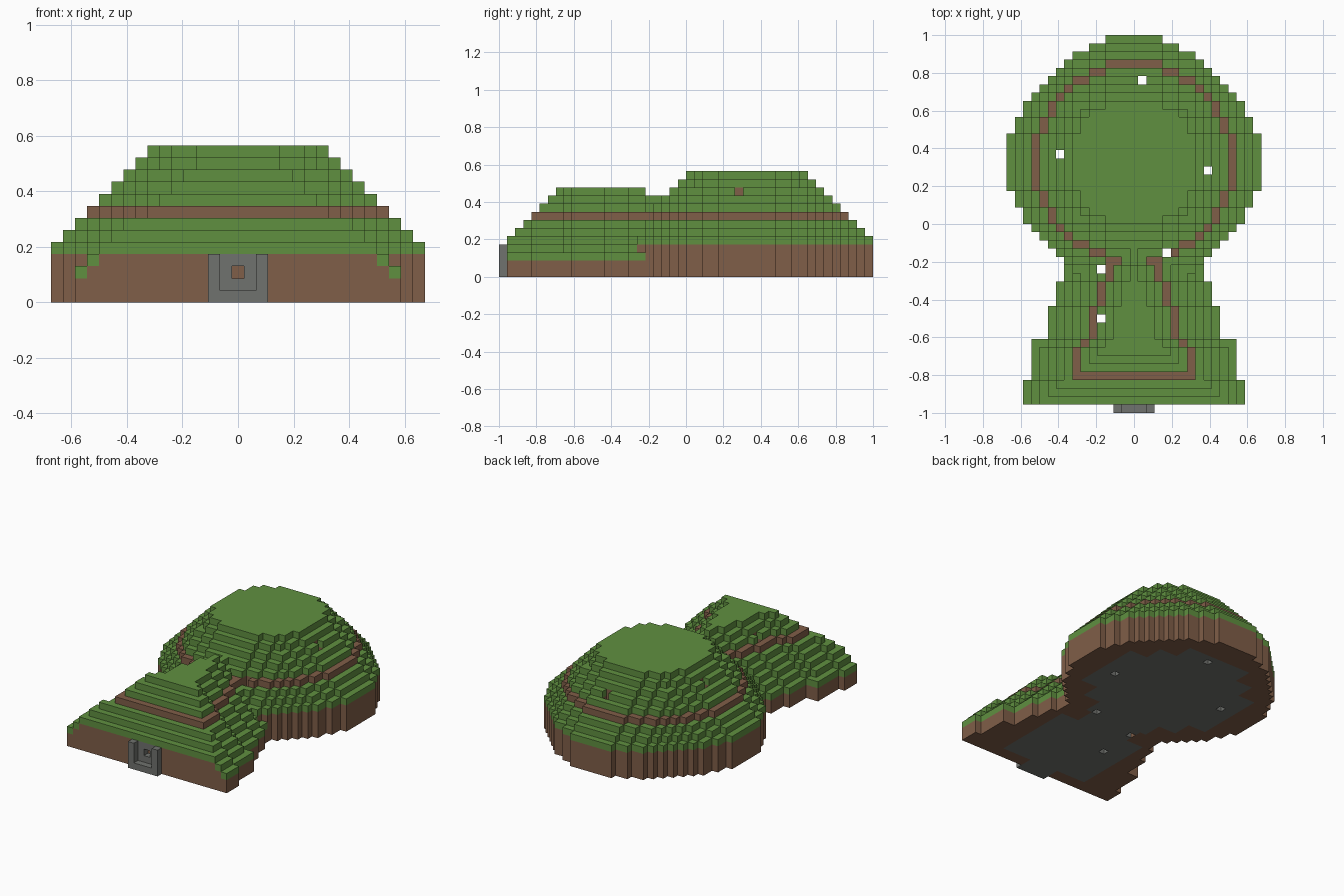
import bpy
import bmesh

cube = bpy.data.objects.get("Cube")
if cube:
    bpy.data.objects.remove(cube, do_unlink=True)

V = 2 / 46          # block size
CENTRE = 30         # row of the dome centre
NEIGHBOURS = ((1, 0), (-1, 0), (0, 1), (0, -1))


def material(name, rgb):
    m = bpy.data.materials.new(name)
    m.use_nodes = True
    m.diffuse_color = (*rgb, 1)
    bsdf = m.node_tree.nodes["Principled BSDF"]
    bsdf.inputs["Base Color"].default_value = (*rgb, 1)
    bsdf.inputs["Roughness"].default_value = 0.9
    return m


GRASS = material("grass green", (0.117, 0.279, 0.051))
EARTH = material("earth brown", (0.216, 0.112, 0.065))
STONE = material("stone grey", (0.162, 0.168, 0.156))


def erode(cells):
    """Step a plan inward by one block on every side."""
    return {(x, y) for x, y in cells
            if all((x + a, y + b) in cells for a, b in NEIGHBOURS)}


def terraces(plan, first, last):
    """Stack a plan straight up to level first, then one step in per level."""
    blocks = set()
    for z in range(last + 1):
        if z > first:
            plan = erode(plan)
        blocks |= {(x, y, z) for x, y in plan}
    return blocks


# Round mound plan: half-width for each distance from its centre row
half_widths = [15] * 4 + [14] * 2 + [13] * 2 + [12, 11, 10, 9, 8, 7, 5, 3]
dome_plan = {(x, CENTRE + s * d) for d, w in enumerate(half_widths)
             for s in (-1, 1) for x in range(-w, w + 1)}

# Front wing plan: first row, end row, half-width
wing_rows = [(-1, 4, 13), (4, 9, 12), (9, 13, 10), (13, 16, 9),
             (16, 18, 8), (18, 31, 7)]
wing_plan = {(x, y) for a, b, w in wing_rows
             for y in range(a, b) for x in range(-w, w + 1)}

hill = terraces(dome_plan, 4, 12)
hill |= {b for b in terraces(wing_plan, 2, 10) if b[1] >= 1}


def is_floor(x, y):
    """Plan of the stone floor: wing hall, neck and stepped round hall."""
    ax, d = abs(x), abs(y - CENTRE)
    if y < 3:
        return ax <= 2
    if y < 16:
        return ax <= 7
    if ax <= 4 and y < CENTRE:
        return True
    return max(ax, d) <= 8 or (ax <= 11 and d <= 5) or (ax <= 5 and d <= 11)


def part_of(block):
    x, y, z = block
    if z == 0 and is_floor(x, y):
        return "stone_floor"
    if z == 7:
        return "path_ledge"
    if (x, y, z + 1) not in hill:
        return "grass_terraces"
    return "earth_body"


parts = {b: part_of(b) for b in hill}

# Stone gate: two posts, a sill and a recessed wall with a small opening
for z in range(4):
    for x in range(-2, 3):
        if abs(x) == 2 or z == 0:
            parts[(x, 0, z)] = "stone_gate"
        parts[(x, 1, z)] = "stone_gate"
del parts[(0, 1, 2)]

# Light shafts through the hill
for sx, sy in ((-4, 11), (-4, 17), (4, 19), (9, 29), (-9, 31), (1, 40)):
    for z in range(13):
        parts.pop((sx, sy, z), None)


def build(name, mat):
    """Mesh the outer faces of all blocks belonging to one part."""
    bm = bmesh.new()
    verts = {}

    def vert(c):
        if c not in verts:
            verts[c] = bm.verts.new(((c[0] - 0.5) * V, c[1] * V - 1, c[2] * V))
        return verts[c]

    for block in sorted(b for b, p in parts.items() if p == name):
        for axis in range(3):
            u, w = (axis + 1) % 3, (axis + 2) % 3
            for side in (0, 1):
                other = list(block)
                other[axis] += 2 * side - 1
                if tuple(other) in parts:
                    continue
                corners = []
                for du, dw in ((0, 0), (1, 0), (1, 1), (0, 1)):
                    c = list(block)
                    c[axis] += side
                    c[u] += du
                    c[w] += dw
                    corners.append(vert(tuple(c)))
                bm.faces.new(corners if side else corners[::-1])
    mesh = bpy.data.meshes.new(name)
    bm.to_mesh(mesh)
    bm.free()
    mesh.materials.append(mat)
    obj = bpy.data.objects.new(name, mesh)
    bpy.context.collection.objects.link(obj)


build("earth_body", EARTH)
build("grass_terraces", GRASS)
build("path_ledge", EARTH)
build("stone_floor", STONE)
build("stone_gate", STONE)
